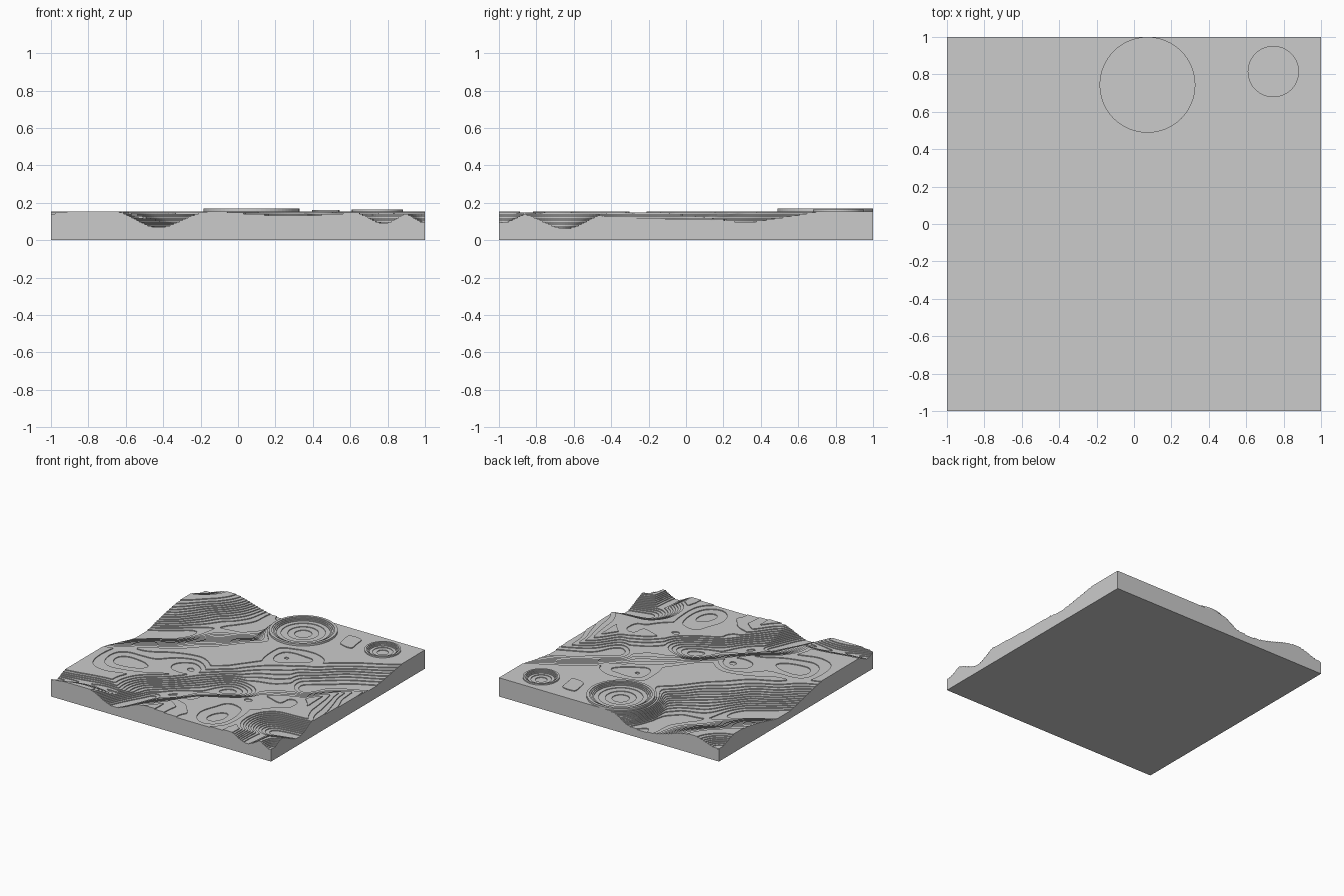
import bpy, bmesh, math
from mathutils import Vector, noise

cube = bpy.data.objects.get("Cube")
if cube:
    bpy.data.objects.remove(cube)

STEP = 0.007      # height of one terrace
TOP = 0.155       # plateau height
CELLS = 130

grey = bpy.data.materials.new("plain grey")
grey.use_nodes = True
colour = (0.6, 0.6, 0.6, 1)
grey.diffuse_color = colour
grey.node_tree.nodes["Principled BSDF"].inputs["Base Color"].default_value = colour

# Valleys and hollows: path points (x, y), half width, depth
VALLEYS = [
    ([(-1.2, 0), (-0.75, 0.3), (-0.45, 0.65), (-0.25, 1.1)], 0.48, 0.09),
    ([(1.1, 0.4), (0.6, 0.05)], 0.4, 0.055),
    ([(0.6, 0.05), (0.12, -0.3)], 0.4, 0.042),
    ([(0.12, -0.3), (-0.3, -0.72)], 0.38, 0.07),
    ([(-0.3, -0.72), (-0.45, -1.1)], 0.25, 0.085),
    ([(-1.1, -0.87), (-0.4, -0.87)], 0.12, 0.035),
    ([(1.1, -0.62), (0.8, -0.72)], 0.3, 0.09),
    ([(0.8, -0.72), (0.74, -1.1)], 0.17, 0.06),
    ([(0.34, -0.78), (0.1, -0.65)], 0.4, 0.032),
    ([(0.3, -1.1), (0.3, -0.5), (0.6, -0.4)], 0.5, 0.02),
    ([(1.1, -0.3), (1.1, 0.2)], 0.4, 0.042),
    ([(-0.8, -0.5), (-0.3, -0.25)], 0.25, 0.02),
    ([(-1.1, 1.1), (-1, 1)], 0.22, 0.05),
    ([(0.2, 0.28), (0.4, 0.36)], 0.2, 0.013),
    ([(1.1, -1.1), (1, -1)], 0.15, 0.06),
]

# Craters: name, centre, outer radius, rim height
CRATERS = [
    ("large_crater", (0.072, 0.744), 0.256, 0.17),
    ("small_crater", (0.745, 0.815), 0.137, 0.165),
]


def smooth(t):
    t = max(0, min(1, t))
    return t * t * (3 - 2 * t)


def path_distance(p, path):
    best = math.inf
    for a, b in zip(path, path[1:]):
        a, b = Vector(a), Vector(b)
        t = max(0, min(1, (p - a).dot(b - a) / (b - a).length_squared))
        best = min(best, (p - a.lerp(b, t)).length)
    return best


def height(x, y):
    # bend the ground so that the contours swirl
    bend = noise.noise_vector(Vector((x * 2, y * 2, 3)))
    p = Vector((x, y)) + bend.xy * 0.1
    cut = max(d * smooth(1 - path_distance(p, path) / w) for path, w, d in VALLEYS)
    ripple = noise.noise(Vector((p.x * 3, p.y * 3, 7)))
    rough = min(1, 0.35 + cut * 20)
    z = min(TOP, TOP - 0.005 - cut + ripple * 0.016 * rough)
    # raise the ground round each crater, and sink a seat beneath it
    for _, centre, radius, _ in CRATERS:
        r = (Vector((x, y)) - Vector(centre)).length
        z += (TOP - 0.006 - z) * smooth((radius + 0.1 - r) / 0.1)
        z -= 0.05 * smooth((radius - 0.02 - r) / 0.03)
    return max(z, 0.058)


def finish(bm, name):
    bmesh.ops.recalc_face_normals(bm, faces=bm.faces)
    mesh = bpy.data.meshes.new(name)
    bm.to_mesh(mesh)
    bm.free()
    mesh.materials.append(grey)
    obj = bpy.data.objects.new(name, mesh)
    bpy.context.collection.objects.link(obj)


def build_terrain():
    # smooth ground, cut along every contour
    src = bmesh.new()
    bmesh.ops.create_grid(src, x_segments=CELLS, y_segments=CELLS, size=1)
    for v in src.verts:
        v.co.z = height(v.co.x, v.co.y)
    bmesh.ops.triangulate(src, faces=src.faces)
    for k in range(1, int(TOP / STEP) + 2):
        bmesh.ops.bisect_plane(src, geom=src.verts[:] + src.edges[:] + src.faces[:],
                               plane_co=(0, 0, k * STEP), plane_no=(0, 0, 1), dist=1e-6)
    src.verts.index_update()
    src.faces.index_update()

    # flat treads, with upright risers between neighbouring levels
    out = bmesh.new()
    made = {}

    def point(v, z):
        key = (v.index, round(z, 4))
        if key not in made:
            made[key] = out.verts.new((v.co.x, v.co.y, z))
        return made[key]

    def riser(edge, low, high):
        a, b = edge.verts
        out.faces.new((point(a, low), point(b, low), point(b, high), point(a, high)))

    level = [math.ceil(f.calc_center_median().z / STEP) * STEP for f in src.faces]
    for f in src.faces:
        out.faces.new([point(v, level[f.index]) for v in f.verts])
    for e in src.edges:
        zs = sorted(level[f.index] for f in e.link_faces)
        if len(zs) == 1:
            riser(e, 0, zs[0])
        elif zs[1] - zs[0] > STEP / 2:
            riser(e, zs[0], zs[1])
    base = [e for e in out.edges if e.is_boundary and all(v.co.z == 0 for v in e.verts)]
    bmesh.ops.contextual_create(out, geom=base)
    src.free()
    finish(out, "terraced_ground")


def build_crater(name, centre, radius, rim):
    # stepped bowl, turned about its centre
    bm = bmesh.new()
    profile = [(radius, 0.1), (radius, rim)]
    z = rim
    for inset in (0.022, 0.034, 0.045, 0.056, 0.09, 0.14, 0.19):
        r = radius - inset * (radius + 0.1) / 0.355
        if r < 0.02:
            break
        profile += [(r, z), (r, z - STEP * 0.8)]
        z -= STEP * 0.8
    profile.append((0, z))
    verts = [bm.verts.new((r, 0, h)) for r, h in profile]
    edges = [bm.edges.new(pair) for pair in zip(verts, verts[1:])]
    bmesh.ops.spin(bm, geom=verts + edges, cent=(0, 0, 0), axis=(0, 0, 1),
                   angle=math.tau, steps=64)
    bmesh.ops.remove_doubles(bm, verts=bm.verts, dist=1e-5)
    bmesh.ops.translate(bm, verts=bm.verts, vec=(*centre, 0))
    finish(bm, name)


build_terrain()
for crater in CRATERS:
    build_crater(*crater)
